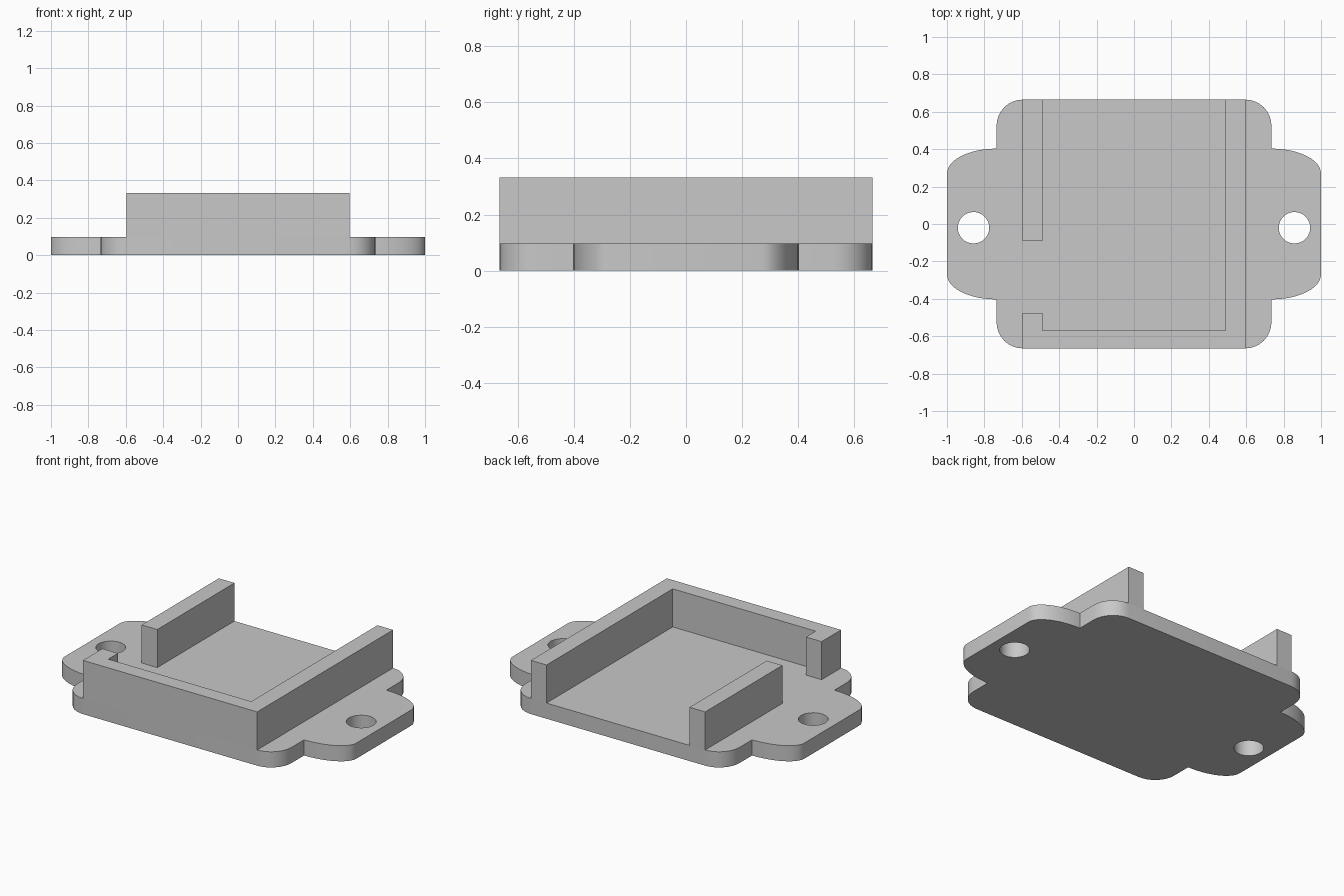
import bpy
import bmesh
from math import cos, sin, pi

if "Cube" in bpy.data.objects:
    bpy.data.objects.remove(bpy.data.objects["Cube"], do_unlink=True)

BASE_Z, TOP_Z = 0.097, 0.333
BODY_X, BODY_Y, CORNER = 0.735, 0.665, 0.14
EAR_X, EAR_Y, EAR_FLAT = 1.0, 0.403, 0.27
HOLE_X, HOLE_Y, HOLE_R = 0.858, -0.02, 0.084
WALL_OUT, WALL_IN = 0.597, 0.49

grey = bpy.data.materials.new("light_grey")
grey.use_nodes = True
colour = (0.58, 0.58, 0.58, 1)
grey.diffuse_color = colour
grey.node_tree.nodes["Principled BSDF"].inputs["Base Color"].default_value = colour


def arc(cx, cy, rx, ry, start, end, steps):
    """Points along an elliptical arc."""
    angles = [start + (end - start) * i / steps for i in range(steps + 1)]
    return [(cx + rx * cos(a), cy + ry * sin(a)) for a in angles]


def plate(name, outlines, z0, z1):
    """Flat plate; outlines after the first are through holes."""
    curve = bpy.data.curves.new(name, "CURVE")
    curve.dimensions = "2D"
    curve.fill_mode = "BOTH"
    curve.extrude = (z1 - z0) / 2
    for outline in outlines:
        spline = curve.splines.new("POLY")
        spline.points.add(len(outline) - 1)
        for point, (x, y) in zip(spline.points, outline):
            point.co = (x, y, 0, 1)
        spline.use_cyclic_u = True
    obj = bpy.data.objects.new(name, curve)
    bpy.context.collection.objects.link(obj)
    bpy.ops.object.select_all(action="DESELECT")
    obj.select_set(True)
    bpy.context.view_layer.objects.active = obj
    bpy.ops.object.convert(target="MESH")
    obj = bpy.context.view_layer.objects.active
    obj.name = name
    # Weld the caps to the sides and settle the normals
    bm = bmesh.new()
    bm.from_mesh(obj.data)
    bmesh.ops.translate(bm, verts=bm.verts, vec=(0, 0, (z0 + z1) / 2))
    bmesh.ops.remove_doubles(bm, verts=bm.verts, dist=0.0001)
    bmesh.ops.recalc_face_normals(bm, faces=bm.faces)
    bm.to_mesh(obj.data)
    bm.free()
    obj.data.materials.clear()
    obj.data.materials.append(grey)
    bpy.ops.object.shade_smooth_by_angle()
    return obj


# Base plate: rounded body with a mounting ear on each side
quarter = arc(BODY_X, EAR_FLAT, EAR_X - BODY_X, EAR_Y - EAR_FLAT, 0, pi / 2, 12)
quarter += arc(BODY_X - CORNER, BODY_Y - CORNER, CORNER, CORNER, 0, pi / 2, 8)
half = quarter + [(-x, y) for x, y in reversed(quarter)]
outline = half + [(x, -y) for x, y in reversed(half)]
holes = [arc(side * HOLE_X, HOLE_Y, HOLE_R, HOLE_R, 0, 2 * pi, 32)[:-1]
         for side in (-1, 1)]
plate("base_plate", [outline] + holes, 0, BASE_Z)

# Tray wall: left side, front, and short return on the right
plate("tray_wall", [[
    (WALL_OUT, BODY_Y), (WALL_IN, BODY_Y), (WALL_IN, -0.57),
    (-WALL_IN, -0.57), (-WALL_IN, -0.475), (-WALL_OUT, -0.475),
    (-WALL_OUT, -BODY_Y), (WALL_OUT, -BODY_Y)]], BASE_Z, TOP_Z)

# Right wall behind the cable gap
plate("right_wall", [[
    (-WALL_OUT, -0.09), (-WALL_IN, -0.09),
    (-WALL_IN, BODY_Y), (-WALL_OUT, BODY_Y)]], BASE_Z, TOP_Z)
